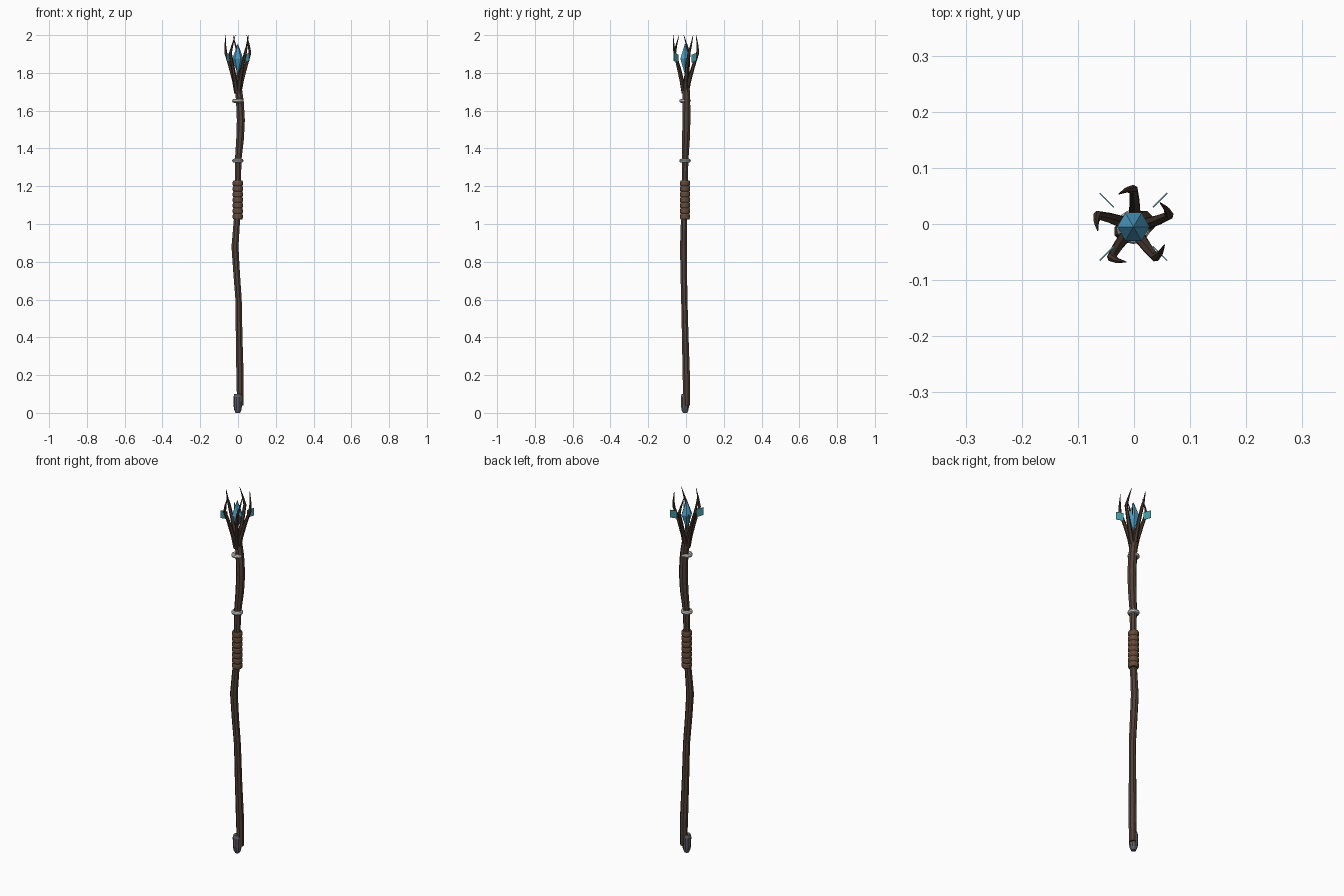
import bpy, bmesh
from math import sin, cos, pi, radians

if "Cube" in bpy.data.objects:
    bpy.data.objects.remove(bpy.data.objects["Cube"])

AX, AY = -0.001, -0.005  # staff axis


def material(name, rgb):
    m = bpy.data.materials.new(name)
    m.diffuse_color = (*rgb, 1)
    m.use_nodes = True
    m.node_tree.nodes["Principled BSDF"].inputs["Base Color"].default_value = m.diffuse_color
    return m


WOOD = material("wood", (0.085, 0.056, 0.040))
DARK = material("dark_wood", (0.06, 0.038, 0.027))
LEATHER = material("leather", (0.13, 0.07, 0.04))
IRON = material("iron", (0.11, 0.11, 0.13))
BLUE = material("blue_crystal", (0.07, 0.34, 0.56))
TEAL = material("teal_shard", (0.06, 0.30, 0.33))


def tube(name, path, sides, mat, turn=0.0):
    """Closed faceted tube through (x, y, z, radius) points."""
    bm = bmesh.new()
    rings = []
    for x, y, z, r in path:
        rings.append([bm.verts.new((x + r * cos(turn + 2 * pi * i / sides),
                                    y + r * sin(turn + 2 * pi * i / sides), z))
                      for i in range(sides)])
    for a, b in zip(rings, rings[1:]):
        for i in range(sides):
            j = (i + 1) % sides
            bm.faces.new((a[i], a[j], b[j], b[i]))
    bm.faces.new(rings[0][::-1])
    bm.faces.new(rings[-1])
    bmesh.ops.remove_doubles(bm, verts=bm.verts, dist=1e-6)
    me = bpy.data.meshes.new(name)
    bm.to_mesh(me)
    bm.free()
    ob = bpy.data.objects.new(name, me)
    bpy.context.collection.objects.link(ob)
    if mat:
        me.materials.append(mat)
    return ob


def lathe(name, profile, sides, mat, turn=0.0):
    return tube(name, [(AX, AY, z, r) for r, z in profile], sides, mat, turn)


# Crooked wooden shaft
tube("shaft", [
    (0.012, 0.004, 0.04, 0.018), (0.011, 0.002, 0.18, 0.021),
    (0.006, -0.004, 0.40, 0.019), (0.003, -0.009, 0.60, 0.018),
    (-0.008, -0.012, 0.75, 0.019), (-0.016, -0.013, 0.88, 0.020),
    (-0.005, -0.010, 1.03, 0.018), (0.0, -0.006, 1.25, 0.017),
    (0.002, -0.004, 1.35, 0.019), (0.011, 0.0, 1.45, 0.022),
    (0.015, 0.002, 1.55, 0.023), (0.010, 0.002, 1.65, 0.022),
    (0.002, 0.001, 1.72, 0.020)], 8, WOOD, pi / 8)

# Iron foot cap
lathe("foot_cap", [(0.012, 0.0), (0.019, 0.015), (0.022, 0.035),
                   (0.023, 0.085), (0.019, 0.10)], 10, IRON)

# Leather grip with wrapped ridges
grip = []
turns, z0, z1 = 7, 1.025, 1.23
step = (z1 - z0) / turns
for k in range(turns):
    z = z0 + k * step
    grip += [(0.0235, z), (0.027, z + 0.25 * step), (0.027, z + 0.75 * step)]
grip.append((0.0235, z1))
lathe("grip", grip, 12, LEATHER)

# Metal bands
for name, z in (("lower_band", 1.335), ("upper_band", 1.652)):
    bpy.ops.mesh.primitive_torus_add(location=(AX, AY, z), major_radius=0.02,
                                     minor_radius=0.0105, major_segments=16,
                                     minor_segments=8)
    bpy.context.object.name = name

# Main crystal
lathe("crystal", [(0.0, 1.79), (0.029, 1.875), (0.0, 1.957)], 6, BLUE)

# Five root claws around the crystal: (radius, angle offset, z, thickness)
claw = [(0.007, -8, 1.69, 0.013), (0.020, -6, 1.755, 0.012),
        (0.042, -3, 1.83, 0.010), (0.067, 0, 1.905, 0.008),
        (0.067, 10, 1.945, 0.005), (0.064, 24, 2.0, 0.001)]
for n in range(5):
    base = 90 + 72 * n
    tube(f"claw_{n + 1}",
         [(AX + r * cos(radians(base + a)), AY + r * sin(radians(base + a)), z, t)
          for r, a, z, t in claw], 6, DARK, radians(base))

# Four thin shards standing radially between the claws
for n in range(4):
    bpy.ops.mesh.primitive_cube_add(size=1)
    ob = bpy.context.object
    ob.name = f"shard_{n + 1}"
    ang = radians(45 + 90 * n)
    for v in ob.data.vertices:
        sx, sz = v.co.x * 2, v.co.z * 2
        v.co = (sx * 0.018, v.co.y * 0.002, sz * 0.021 + sx * 0.005)
    ob.location = (AX + 0.067 * cos(ang), AY + 0.067 * sin(ang), 1.88)
    ob.rotation_euler = (0, 0, ang)
    ob.data.materials.append(TEAL)
